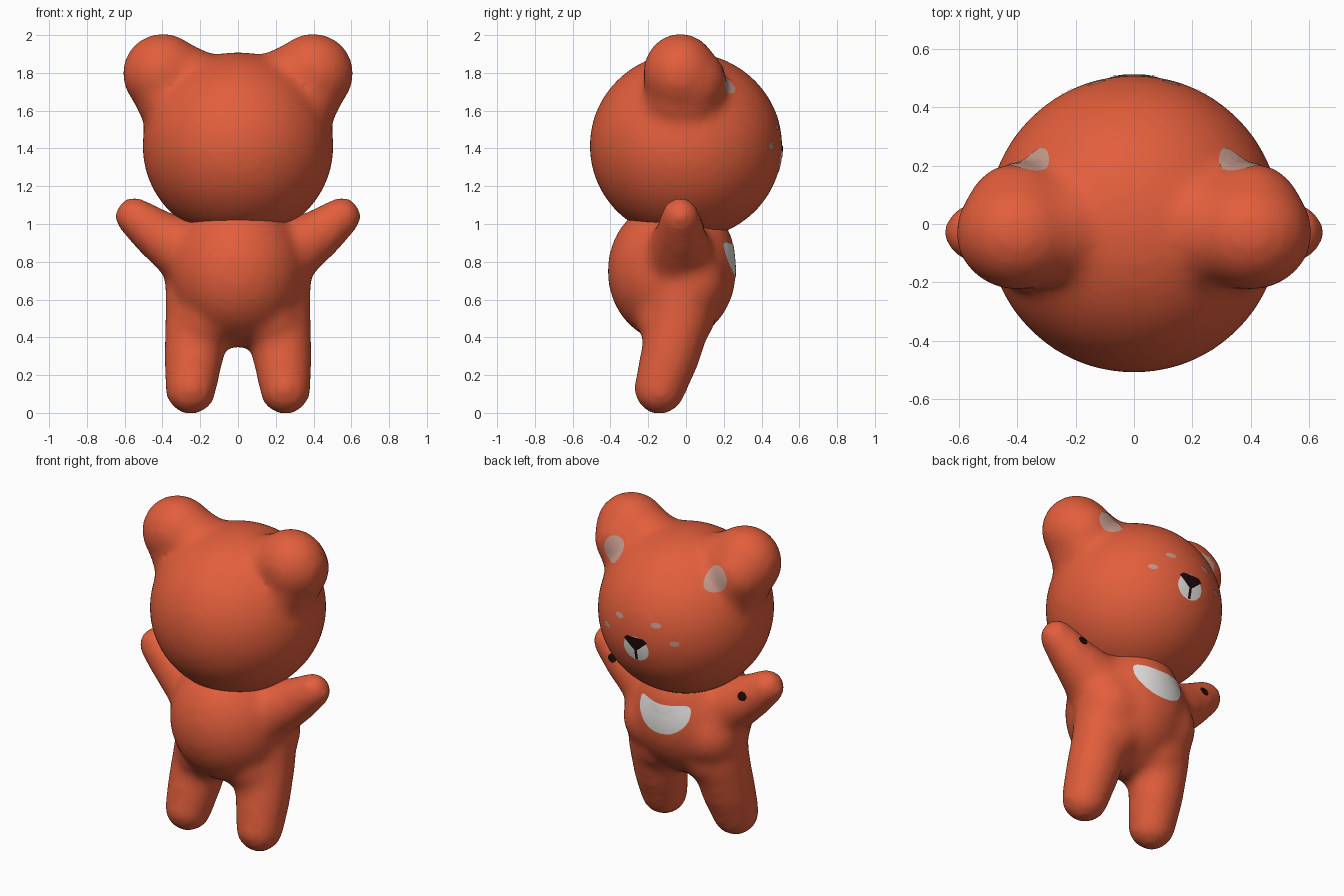
import bpy, bmesh, math
from mathutils import Vector, Matrix
from mathutils.bvhtree import BVHTree

if "Cube" in bpy.data.objects:
    bpy.data.objects.remove(bpy.data.objects["Cube"])


def material(name, rgb):
    m = bpy.data.materials.new(name)
    m.diffuse_color = (*rgb, 1)
    m.use_nodes = True
    m.node_tree.nodes["Principled BSDF"].inputs["Base Color"].default_value = m.diffuse_color
    return m


FUR = material("orange fur", (0.76, 0.112, 0.045))
PINK = material("dusty pink", (0.55, 0.32, 0.26))
WHITE = material("white", (0.82, 0.81, 0.79))
BLACK = material("black", (0.012, 0.003, 0.003))


def add_object(name, mesh, mat):
    ob = bpy.data.objects.new(name, mesh)
    bpy.context.collection.objects.link(ob)
    mesh.materials.clear()
    mesh.materials.append(mat)
    mesh.polygons.foreach_set("use_smooth", [True] * len(mesh.polygons))
    return ob


def ball(bm, c, r, u=28, v=16):
    r = r if isinstance(r, tuple) else (r, r, r)
    mat = Matrix.Translation(c) @ Matrix.Diagonal((*r, 1))
    bmesh.ops.create_uvsphere(bm, u_segments=u, v_segments=v, radius=1, matrix=mat)


def limb(bm, stations, side):
    """Tapered limb: overlapping balls along (x, y, z, radius) stations."""
    for a, b in zip(stations, stations[1:]):
        for i in range(3):
            p = Vector(a).lerp(Vector(b), i / 3)
            ball(bm, (p[0] * side, p[1], p[2]), p[3])
    p = stations[-1]
    ball(bm, (p[0] * side, p[1], p[2]), p[3])


def soft_solid(name, bm):
    """Fuse overlapping balls into one skin and soften the joins."""
    mesh = bpy.data.meshes.new(name)
    bm.to_mesh(mesh)
    bm.free()
    raw = bpy.data.objects.new(name, mesh)
    bpy.context.collection.objects.link(raw)
    rm = raw.modifiers.new("fuse", "REMESH")
    rm.mode, rm.voxel_size = "VOXEL", 0.027
    sm = raw.modifiers.new("soften", "SMOOTH")
    sm.factor, sm.iterations = 0.5, 14
    dg = bpy.context.evaluated_depsgraph_get()
    skin = bpy.data.meshes.new_from_object(raw.evaluated_get(dg))
    bpy.data.objects.remove(raw)
    ob = add_object(name, skin, FUR)
    tree = BVHTree.FromPolygons([v.co for v in skin.vertices], [p.vertices[:] for p in skin.polygons])
    return ob, tree


# Head with two ears
bm = bmesh.new()
ball(bm, (0, 0, 1.413), (0.508, 0.513, 0.498), 40, 24)
for s in (-1, 1):
    ball(bm, (0.397 * s, -0.03, 1.797), (0.218, 0.2, 0.214))
    ball(bm, (0.395 * s, 0.025, 1.755), 0.19)       # inner side of the ear
    ball(bm, (0.35 * s, 0.01, 1.68), 0.2)           # ear roots
    ball(bm, (0.27 * s, -0.02, 1.75), 0.195)
    ball(bm, (0.36 * s, -0.04, 1.67), 0.185)
head, head_skin = soft_solid("head", bm)

# Body with arms and legs
bm = bmesh.new()
ball(bm, (0, -0.075, 0.75), (0.355, 0.342, 0.38), 40, 24)
ball(bm, (0, -0.02, 0.84), 0.28)                    # chest
ball(bm, (0, -0.06, 0.51), 0.165)                   # seat
for s in (-1, 1):
    ball(bm, (0.19 * s, 0.015, 0.68), 0.2)          # flanks and hips
    ball(bm, (0.165 * s, -0.085, 0.5), 0.18)
    ball(bm, (0.17 * s, -0.02, 0.53), 0.185)
    limb(bm, [(0.2, -0.04, 0.81, 0.195), (0.42, -0.03, 0.94, 0.137), (0.55, -0.03, 1.04, 0.105)], s)
    limb(bm, [(0.25, -0.14, 0.127, 0.138), (0.235, -0.085, 0.3, 0.16),
              (0.22, -0.03, 0.5, 0.17), (0.2, 0, 0.75, 0.185)], s)
body, body_skin = soft_solid("body", bm)


def ellipse(cx, cz, rx, rz, power=1.0, bend=0.0, n=40):
    pts = []
    for i in range(n):
        c, s = math.cos(2 * math.pi * i / n), math.sin(2 * math.pi * i / n)
        x = rx * math.copysign(abs(c) ** power, c)
        pts.append((cx + x, cz + rz * math.copysign(abs(s) ** power, s) + bend * x * x))
    return pts


def polygon(corners, n=5):
    pts = []
    for (ax, az), (bx, bz) in zip(corners, corners[1:] + corners[:1]):
        pts += [(ax + (bx - ax) * i / n, az + (bz - az) * i / n) for i in range(n)]
    return pts


def patch(name, skin, outline, mat, lift=0.003, rings=6):
    """Thin painted plate laid on the +y side of a skin."""
    def drop(x, z):
        hit, normal, _, _ = skin.ray_cast(Vector((x, 2, z)), Vector((0, -1, 0)))
        return hit + normal * lift if hit else Vector((x, 0, z))

    cx = sum(p[0] for p in outline) / len(outline)
    cz = sum(p[1] for p in outline) / len(outline)
    bm = bmesh.new()
    hub = bm.verts.new(drop(cx, cz))
    loops = []
    for k in range(1, rings + 1):
        t = k / rings
        loops.append([bm.verts.new(drop(cx + (x - cx) * t, cz + (z - cz) * t)) for x, z in outline])
    n = len(outline)
    for i in range(n):
        j = (i + 1) % n
        bm.faces.new((hub, loops[0][i], loops[0][j]))
        for a, b in zip(loops, loops[1:]):
            bm.faces.new((a[i], b[i], b[j], a[j]))
    bm.normal_update()
    if sum(f.normal.y * f.calc_area() for f in bm.faces) < 0:
        bmesh.ops.reverse_faces(bm, faces=bm.faces)
    mesh = bpy.data.meshes.new(name)
    bm.to_mesh(mesh)
    bm.free()
    return add_object(name, mesh, mat)


# Face: muzzle, nose and mouth line
patch("muzzle", head_skin, ellipse(0, 1.342, 0.086, 0.077), WHITE)
patch("nose", head_skin, polygon([(-0.08, 1.395), (-0.055, 1.415), (0.055, 1.415), (0.08, 1.395),
                                  (0.014, 1.338), (-0.014, 1.338)]), BLACK, 0.005)
patch("mouth_line", head_skin, polygon([(-0.009, 1.345), (0.009, 1.345), (0.009, 1.27), (-0.009, 1.27)]),
      BLACK, 0.005)

# Paired markings
for s, side in ((-1, "left"), (1, "right")):
    patch(side + "_brow", head_skin, ellipse(0.127 * s, 1.512, 0.032, 0.016), PINK)
    patch(side + "_cheek", head_skin, ellipse(0.235 * s, 1.412, 0.026, 0.016), PINK)
    patch(side + "_inner_ear", head_skin, ellipse(0.36 * s, 1.765, 0.07, 0.075), PINK)
    patch(side + "_paw_pad", body_skin, ellipse(0.455 * s, 1.0, 0.03, 0.026), BLACK)

# Crescent on the chest
patch("chest_crescent", body_skin, ellipse(0, 0.8, 0.175, 0.09, 0.75, 1.8), WHITE)

# Finer, rounder skin
for ob in (head, body):
    ob.modifiers.new("round", "SUBSURF").levels = 1
    ob.modifiers["round"].render_levels = 1
